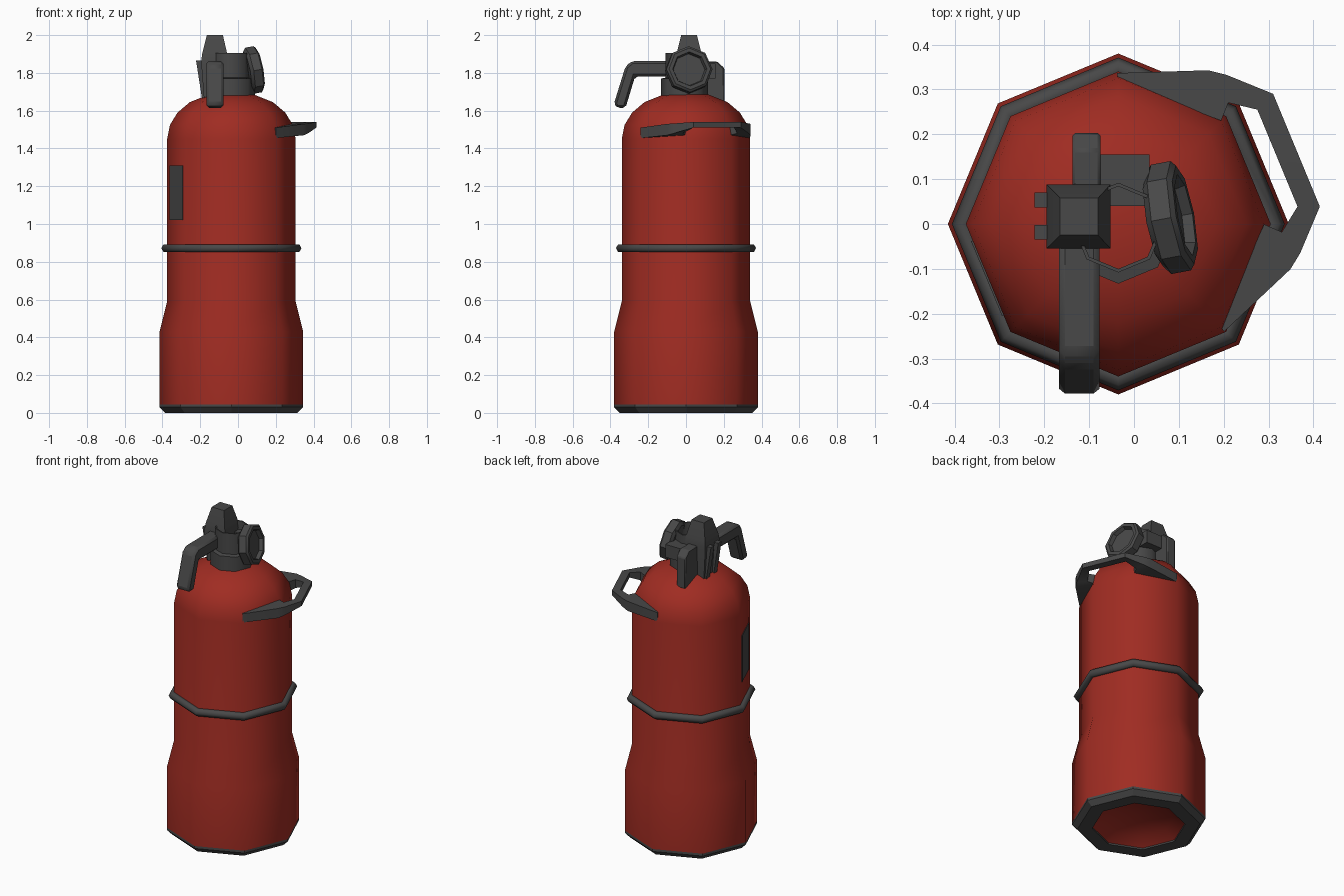
import bpy, bmesh
from math import radians, cos, sin, pi
from mathutils import Vector, Matrix

if "Cube" in bpy.data.objects:
    bpy.data.objects.remove(bpy.data.objects["Cube"])

CX = -0.035  # cylinder axis in x


def material(name, rgb):
    m = bpy.data.materials.new(name)
    m.diffuse_color = (*rgb, 1)
    m.use_nodes = True
    m.node_tree.nodes["Principled BSDF"].inputs["Base Color"].default_value = m.diffuse_color
    return m


RED = material("red_paint", (0.35, 0.025, 0.016))
DARK = material("dark_grey", (0.065, 0.065, 0.065))


def finish(name, bm, mat, angle=30, bevel=0):
    bmesh.ops.recalc_face_normals(bm, faces=bm.faces)
    mesh = bpy.data.meshes.new(name)
    bm.to_mesh(mesh)
    bm.free()
    ob = bpy.data.objects.new(name, mesh)
    bpy.context.collection.objects.link(ob)
    mesh.materials.append(mat)
    if bevel:
        mod = ob.modifiers.new("bevel", 'BEVEL')
        mod.width, mod.segments, mod.limit_method = bevel, 1, 'ANGLE'
    bpy.ops.object.select_all(action='DESELECT')
    ob.select_set(True)
    bpy.context.view_layer.objects.active = ob
    bpy.ops.object.shade_smooth_by_angle(angle=radians(angle))
    return ob


def lathe(name, profile, mat, matrix, closed=False, angle=50):
    """Spin (radius, height) points into an eight-sided shell."""
    bm = bmesh.new()
    rings = [[bm.verts.new(matrix @ Vector((r * cos(i * pi / 4), r * sin(i * pi / 4), z)))
              for i in range(8)] for r, z in profile]
    pairs = list(zip(rings, rings[1:])) + ([(rings[-1], rings[0])] if closed else [])
    for a, b in pairs:
        for i in range(8):
            j = (i + 1) % 8
            bm.faces.new((a[i], a[j], b[j], b[i]))
    bmesh.ops.remove_doubles(bm, verts=bm.verts, dist=1e-5)
    return finish(name, bm, mat, angle)


def loft(name, sections, mat, angle=30, bevel=0):
    """Join equal-sized point loops and cap both ends."""
    bm = bmesh.new()
    loops = [[bm.verts.new(p) for p in s] for s in sections]
    n = len(loops[0])
    for a, b in zip(loops, loops[1:]):
        for i in range(n):
            bm.faces.new((a[i], a[(i + 1) % n], b[(i + 1) % n], b[i]))
    bm.faces.new(loops[0])
    bm.faces.new(loops[-1][::-1])
    return finish(name, bm, mat, angle, bevel)


def side_plate(name, x0, x1, yz, bevel=0):
    return loft(name, [[(x, y, z) for y, z in yz] for x in (x0, x1)], DARK, 30, bevel)


def rect(x0, x1, y0, y1, z):
    return [(x0, y0, z), (x1, y0, z), (x1, y1, z), (x0, y1, z)]


axis = Matrix.Translation((CX, 0, 0))

# Tank, with a domed recess underneath
lathe("tank", [(0.38, 0.045), (0.38, 0.43), (0.34, 0.59), (0.34, 1.45), (0.325, 1.525),
               (0.285, 1.59), (0.22, 1.645), (0.12, 1.685), (0, 1.69)], RED, axis, angle=60)
lathe("base_recess", [(0.265, 0.01), (0.2, 0.05), (0, 0.08)], RED, axis, angle=60)
lathe("base_ring", [(0.38, 0.045), (0.38, 0.03), (0.35, 0), (0.265, 0), (0.265, 0.012)],
      DARK, axis, angle=30)

# Belt around the tank
lathe("belt", [(0.347 + 0.024 * cos(k * pi / 3), 0.872 + 0.024 * sin(k * pi / 3))
               for k in range(6)], DARK, axis, closed=True, angle=65)

# Blank label plate on the front left facet
a = radians(202.5)
bm = bmesh.new()
bmesh.ops.create_cube(bm, size=1, matrix=Matrix.Translation(
    (CX + 0.314 * cos(a), 0.314 * sin(a), 1.165)) @ Matrix.Rotation(a, 4, 'Z')
    @ Matrix.Diagonal((0.008, 0.18, 0.29, 1)))
finish("label_plate", bm, DARK)

# Carrying bracket: half the stations (outer r,t, inner r,t, bottom, top), mirrored
half = [(0.126, 0.312, 0.122, 0.295, 1.455, 1.51),
        (0.316, 0.24, 0.30, 0.125, 1.47, 1.53),
        (0.35, 0.215, 0.33, 0.156, 1.48, 1.532),
        (0.43, 0.136, 0.384, 0.117, 1.51, 1.54)]
stations = half + [(r, -t, q, -s, b, c) for r, t, q, s, b, c in half[::-1]]
turn = axis @ Matrix.Rotation(radians(22.5), 4, 'Z')
loft("carry_bracket", [[turn @ Vector(p) for p in ((r, t, b), (r, t, c), (q, s, c), (q, s, b))]
                       for r, t, q, s, b, c in stations], DARK)

# Valve neck: open collar and tube
neck = Matrix.Translation((CX, -0.008, 0))
lathe("valve_neck", [(0.125, 1.67), (0.125, 1.77), (0.1, 1.775), (0.1, 1.905),
                     (0.092, 1.905), (0.092, 1.69)], DARK, neck)

# Valve block with tapered cap
loft("valve_block", [rect(-0.18, -0.07, -0.045, 0.08, 1.66),
                     rect(-0.195, -0.052, -0.055, 0.088, 1.86),
                     rect(-0.19, -0.057, -0.05, 0.083, 1.9),
                     rect(-0.165, -0.08, -0.025, 0.058, 2.0)], DARK)

# Slanted ribs on the left of the block
for i, y in enumerate((-0.035, 0.037)):
    loft(f"block_rib_{i + 1}", [rect(-0.19, -0.15, y, y + 0.033, 1.66),
                                rect(-0.222, -0.15, y, y + 0.033, 1.865)], DARK)

# Front grip, rear lever and gauge link
side_plate("front_grip", -0.167, -0.077,
           [(0, 1.78), (0, 1.863), (-0.285, 1.863), (-0.32, 1.835),
            (-0.382, 1.635), (-0.365, 1.615), (-0.32, 1.615), (-0.27, 1.78)], 0.018)
side_plate("rear_lever", -0.137, -0.075,
           [(0.04, 1.66), (0.04, 1.86), (0.165, 1.86), (0.203, 1.825),
            (0.203, 1.63), (0.145, 1.65)], 0.006)
loft("gauge_link", [rect(-0.08, 0.035, 0.04, 0.155, z) for z in (1.77, 1.85)], DARK)

# Tilted gauge with a recessed dial
normal = Vector((0.96, 0.18, 0.18)).normalized()
tilt = (Matrix.Translation((0.08, 0.014, 1.815))
        @ normal.to_track_quat('Z', 'Y').to_matrix().to_4x4())
lathe("gauge", [(0, -0.035), (0.105, -0.035), (0.124, -0.02), (0.124, 0.025), (0.112, 0.035),
                (0.092, 0.035), (0.085, 0.012), (0, 0.012)], DARK, tilt, angle=30)
